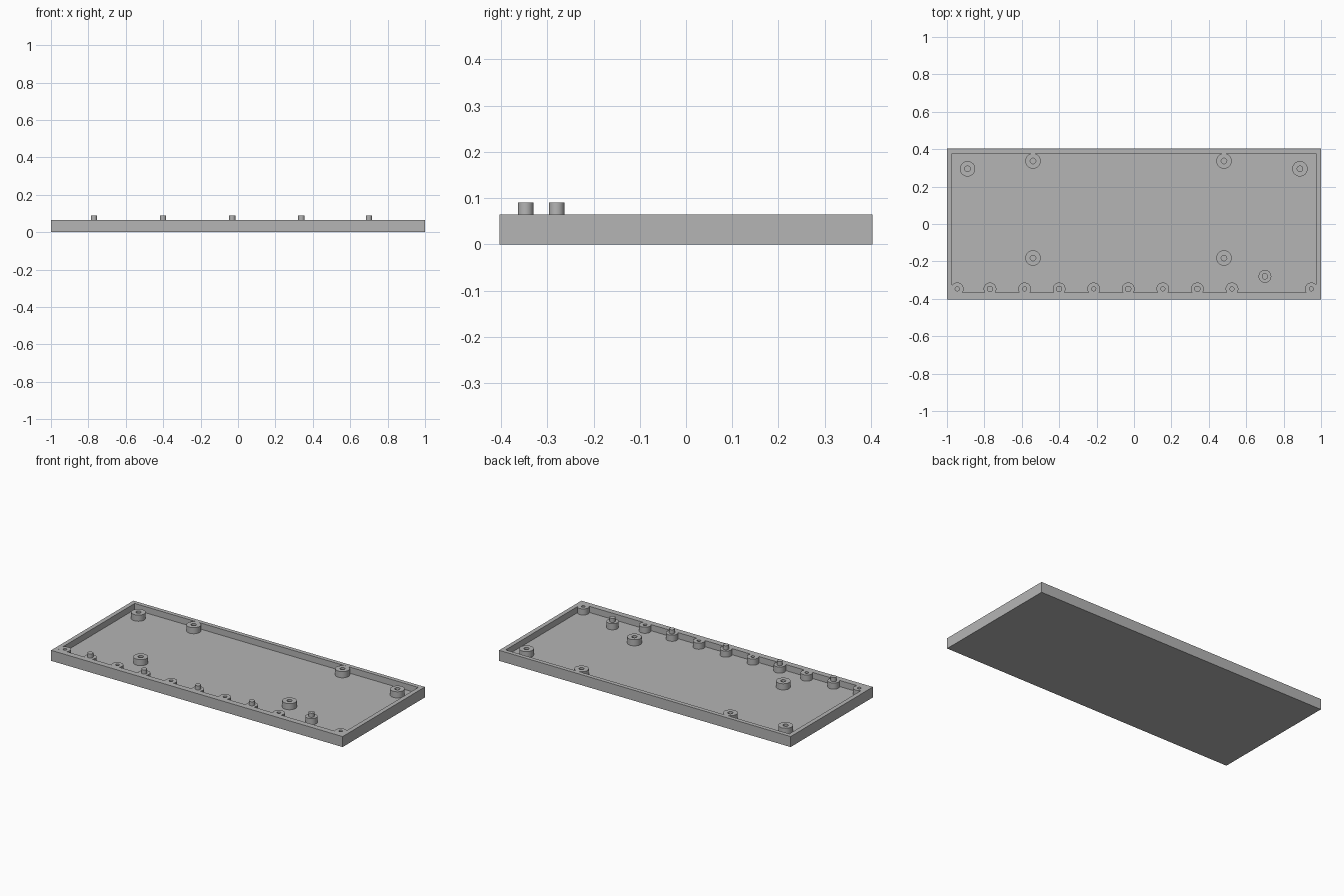
import bpy

cube = bpy.data.objects.get("Cube")
if cube:
    bpy.data.objects.remove(cube, do_unlink=True)

RIM, FLOOR, PIN_TOP = 0.065, 0.027, 0.09

grey = bpy.data.materials.new("mid_grey")
grey.use_nodes = True
colour = (0.46, 0.46, 0.46, 1)
grey.diffuse_color = colour
grey.node_tree.nodes["Principled BSDF"].inputs["Base Color"].default_value = colour


def box(name, x0, x1, y0, y1, z0, z1):
    bpy.ops.mesh.primitive_cube_add(
        size=1, location=((x0 + x1) / 2, (y0 + y1) / 2, (z0 + z1) / 2))
    ob = bpy.context.object
    ob.name = name
    ob.scale = (x1 - x0, y1 - y0, z1 - z0)
    bpy.ops.object.transform_apply(location=True, rotation=False, scale=True)
    ob.data.materials.append(grey)
    return ob


def cylinder(name, x, y, radius, z0, z1):
    bpy.ops.mesh.primitive_cylinder_add(
        vertices=40, radius=radius, depth=z1 - z0, location=(x, y, (z0 + z1) / 2))
    ob = bpy.context.object
    ob.name = name
    ob.data.materials.append(grey)
    return ob


def cut(target, cutter):
    """Subtract the cutter from the target and discard it."""
    cutter.hide_render = True
    bpy.context.view_layer.objects.active = target
    mod = target.modifiers.new("cut", "BOOLEAN")
    mod.operation = "DIFFERENCE"
    mod.solver = "EXACT"
    mod.object = cutter
    bpy.ops.object.modifier_apply(modifier=mod.name)
    bpy.data.objects.remove(cutter, do_unlink=True)


def smooth(ob):
    bpy.ops.object.select_all(action="DESELECT")
    ob.select_set(True)
    bpy.context.view_layer.objects.active = ob
    bpy.ops.object.shade_smooth_by_angle()


# Post positions: large screw posts, small screw posts, small posts with pins
large = [(-0.89, 0.295), (0.887, 0.295), (-0.54, 0.337), (0.481, 0.337),
         (-0.54, -0.182), (0.481, -0.182)]
row_y, pitch = -0.347, 0.1848
small = [(-0.585 + 2 * pitch * i, row_y) for i in range(4)]
small += [(-0.945, row_y), (0.948, row_y)]
pinned = [(-0.77 + 2 * pitch * i, row_y) for i in range(4)] + [(0.70, -0.28)]

# Cavity shape leaves the posts standing when it is cut from the tray
cavity = box("cavity_cutter", -0.973, 0.973, -0.367, 0.377, FLOOR, RIM + 0.05)
for x, y in large:
    cut(cavity, cylinder("post_cutter", x, y, 0.041, -0.05, 0.2))
for x, y in small + pinned:
    cut(cavity, cylinder("post_cutter", x, y, 0.034, -0.05, 0.2))

# Tray with cavity and screw holes
tray = box("tray", -1, 1, -0.403, 0.403, 0, RIM)
cut(tray, cavity)
for x, y in large:
    cut(tray, cylinder("hole_cutter", x, y, 0.015, FLOOR, 0.2))
for x, y in small:
    cut(tray, cylinder("hole_cutter", x, y, 0.011, FLOOR, 0.2))
smooth(tray)

# Locating pins
for i, (x, y) in enumerate(pinned):
    smooth(cylinder(f"locating_pin_{i + 1}", x, y, 0.0167, FLOOR + 0.02, PIN_TOP))
